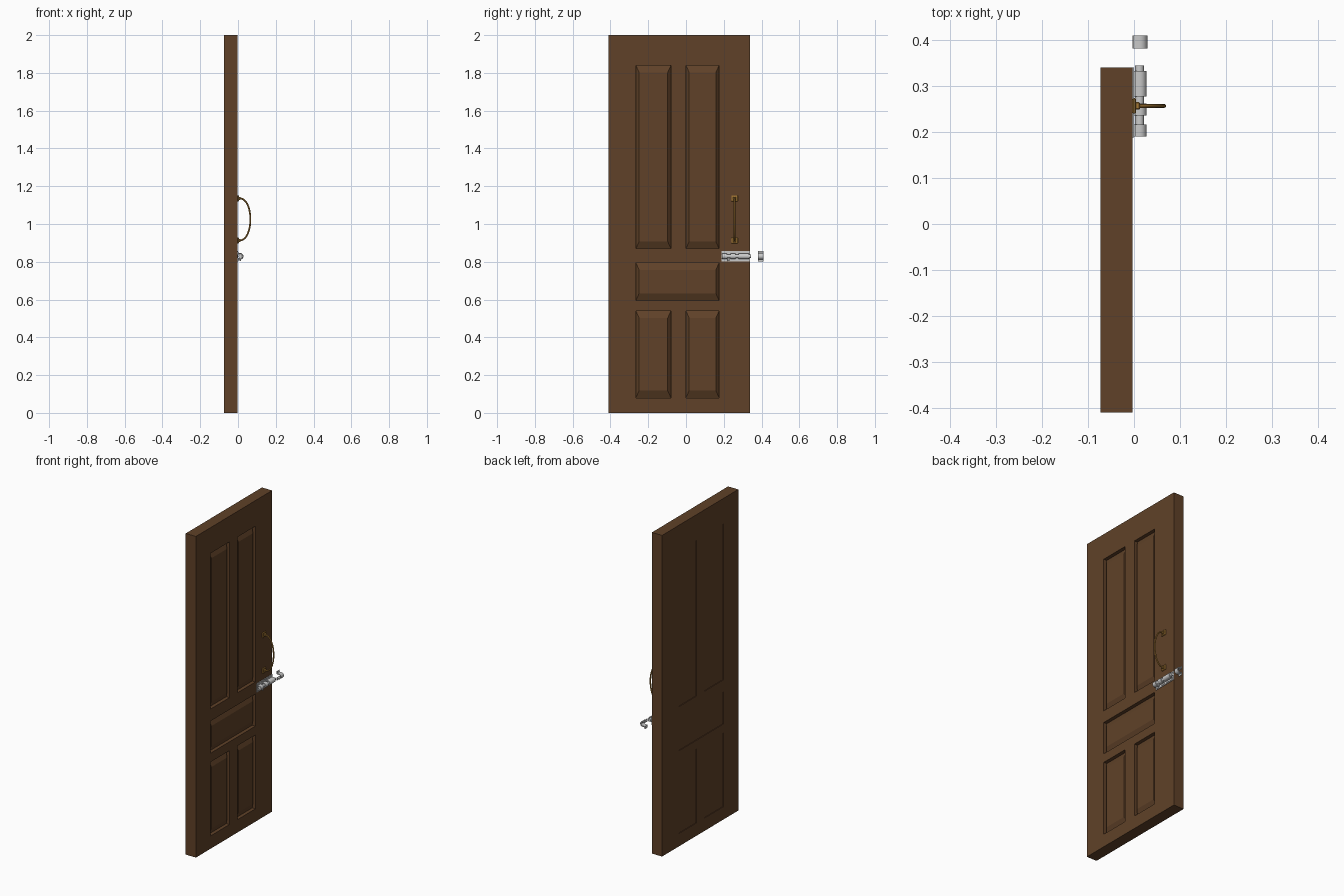
import bpy, bmesh, math
from mathutils import Vector

if "Cube" in bpy.data.objects:
    bpy.data.objects.remove(bpy.data.objects["Cube"])


def material(name, rgb):
    m = bpy.data.materials.new(name)
    m.diffuse_color = (*rgb, 1)
    m.use_nodes = True
    m.node_tree.nodes["Principled BSDF"].inputs["Base Color"].default_value = m.diffuse_color
    return m


WOOD = material("brown_wood", (0.115, 0.053, 0.021))
BRASS = material("brass", (0.38, 0.19, 0.035))


def finish(bm, name, mat=None, smooth=False):
    bmesh.ops.remove_doubles(bm, verts=bm.verts, dist=1e-5)
    bmesh.ops.recalc_face_normals(bm, faces=bm.faces)
    me = bpy.data.meshes.new(name)
    bm.to_mesh(me)
    bm.free()
    ob = bpy.data.objects.new(name, me)
    bpy.context.collection.objects.link(ob)
    if mat:
        me.materials.append(mat)
    if smooth:
        bpy.ops.object.select_all(action='DESELECT')
        ob.select_set(True)
        bpy.context.view_layer.objects.active = ob
        bpy.ops.object.shade_smooth_by_angle(angle=math.radians(35))
    return ob


def box(name, x, y, z, mat=None, bevel=0):
    bm = bmesh.new()
    bmesh.ops.create_cube(bm, size=1)
    for v in bm.verts:
        v.co = Vector([(r[0] + r[1]) / 2 + c * (r[1] - r[0]) for r, c in zip((x, y, z), v.co)])
    if bevel:
        bmesh.ops.bevel(bm, geom=bm.edges[:], offset=bevel, segments=1, affect='EDGES')
    return finish(bm, name, mat)


def extrude_y(name, profile, y0, y1, mat=None, smooth=True):
    """Extrude a closed (x, z) profile along y."""
    bm = bmesh.new()
    f = bm.faces.new([bm.verts.new((x, y0, z)) for x, z in profile])
    new = bmesh.ops.extrude_face_region(bm, geom=[f])["geom"]
    for v in new:
        if isinstance(v, bmesh.types.BMVert):
            v.co.y = y1
    if f.is_valid is False or len(bm.faces) == len(profile) + 1:
        bm.faces.new([v for v in bm.verts if abs(v.co.y - y0) < 1e-6][:len(profile)])
    return finish(bm, name, mat, smooth)


# Door slab: gridded faces with framed panels on both sides
YS = [-0.41, -0.265, -0.08, 0.0, 0.175, 0.34]
ZS = [0, 0.08, 0.54, 0.595, 0.795, 0.87, 1.84, 2.0]
XF, XB = -0.003, -0.073
PANELS = [(1, 2, 1), (3, 4, 1), (1, 4, 3), (1, 2, 5), (3, 4, 5)]
covered = {(i, k) for a, b, k in PANELS for i in range(a, b)}
bm = bmesh.new()


def quad(*pts):
    bm.faces.new([bm.verts.new(p) for p in pts])


def corners(x, y0, y1, z0, z1):
    return [(x, y0, z0), (x, y1, z0), (x, y1, z1), (x, y0, z1)]


for x, s, groove, centre in ((XF, -1, 0.022, 0.005), (XB, 1, 0.004, 0.004)):
    for i in range(len(YS) - 1):
        for k in range(len(ZS) - 1):
            if (i, k) not in covered:
                quad(*corners(x, YS[i], YS[i + 1], ZS[k], ZS[k + 1]))
    for a, b, k in PANELS:
        y0, y1, z0, z1 = YS[a], YS[b], ZS[k], ZS[k + 1]
        rings = [corners(x, y0, y1, z0, z1),
                 corners(x + s * groove, y0, y1, z0, z1),
                 corners(x + s * centre, y0 + 0.017, y1 - 0.017, z0 + 0.038, z1 - 0.038)]
        for r, t in zip(rings, rings[1:]):
            for j in range(4):
                n = (j + 1) % 4
                quad(r[j], r[n], t[n], t[j])
        quad(*rings[2])
for z in (0, 2):
    for a, b in zip(YS, YS[1:]):
        quad((XF, a, z), (XF, b, z), (XB, b, z), (XB, a, z))
for y in (YS[0], YS[-1]):
    for a, b in zip(ZS, ZS[1:]):
        quad((XF, y, a), (XF, y, b), (XB, y, b), (XB, y, a))
finish(bm, "door_slab", WOOD)

# Bowed brass pull handle with two mounting plates
HY = 0.257
for name, z in (("lower", 0.913), ("upper", 1.136)):
    box(f"handle_plate_{name}", (XF, 0.004), (HY - 0.017, HY + 0.017), (z - 0.016, z + 0.016), BRASS, 0.002)
    box(f"handle_post_{name}", (0.002, 0.013), (HY - 0.008, HY + 0.008), (z - 0.008, z + 0.008), BRASS, 0.002)
cu = bpy.data.curves.new("handle_path", 'CURVE')
cu.dimensions = '3D'
cu.bevel_depth = 0.0045
cu.bevel_resolution = 2
cu.use_fill_caps = True
sp = cu.splines.new('POLY')
N = 24
sp.points.add(N)
for i, p in enumerate(sp.points):
    t = -math.pi / 2 + math.pi * i / N
    p.co = (0.008 + 0.0575 * math.cos(t) ** 0.9 if 0 < i < N else 0.008, HY, 1.0245 + 0.1115 * math.sin(t), 1)
tmp = bpy.data.objects.new("handle_path", cu)
bpy.context.collection.objects.link(tmp)
me = bpy.data.meshes.new_from_object(tmp.evaluated_get(bpy.context.evaluated_depsgraph_get()))
bpy.data.objects.remove(tmp)
bm = bmesh.new()
bm.from_mesh(me)
finish(bm, "handle_bow", BRASS, True)

# Slide bolt: back plate, arched guides, rod and finger knob
BZ, BX = 0.829, 0.012
box("bolt_plate", (XF, 0.0), (0.188, 0.34), (BZ - 0.028, BZ + 0.028))


def arch(ro, ri, foot, x0=0.0):
    """Arched strap section with flat feet."""
    ang = [-math.pi / 2 + math.pi * i / 10 for i in range(11)]
    out = [(BX + ro * math.cos(a), BZ + ro * math.sin(a)) for a in ang]
    inn = [(BX + ri * math.cos(a), BZ + ri * math.sin(a)) for a in reversed(ang)]
    h = x0 + 0.003
    return ([(x0, BZ - foot), (h, BZ - foot), (h, BZ - ro)] + out +
            [(h, BZ + ro), (h, BZ + foot), (x0, BZ + foot), (x0, BZ + ri)] + inn + [(x0, BZ - ri)])


for i, (a, b) in enumerate(((0.19, 0.216), (0.236, 0.262), (0.277, 0.333))):
    extrude_y(f"bolt_guide_{i + 1}", arch(0.015, 0.010, 0.024), a, b)
rod = [(BX + 0.0095 * math.cos(math.tau * i / 16), BZ + 0.0095 * math.sin(math.tau * i / 16)) for i in range(16)]
extrude_y("bolt_rod", rod, 0.195, 0.345)
box("bolt_knob", (0.008, 0.017), (0.221, 0.231), (0.803, BZ), None, 0.002)

# Keeper on the frame side
extrude_y("bolt_keeper", arch(0.017, 0.011, 0.028, XF), 0.382, 0.41)
